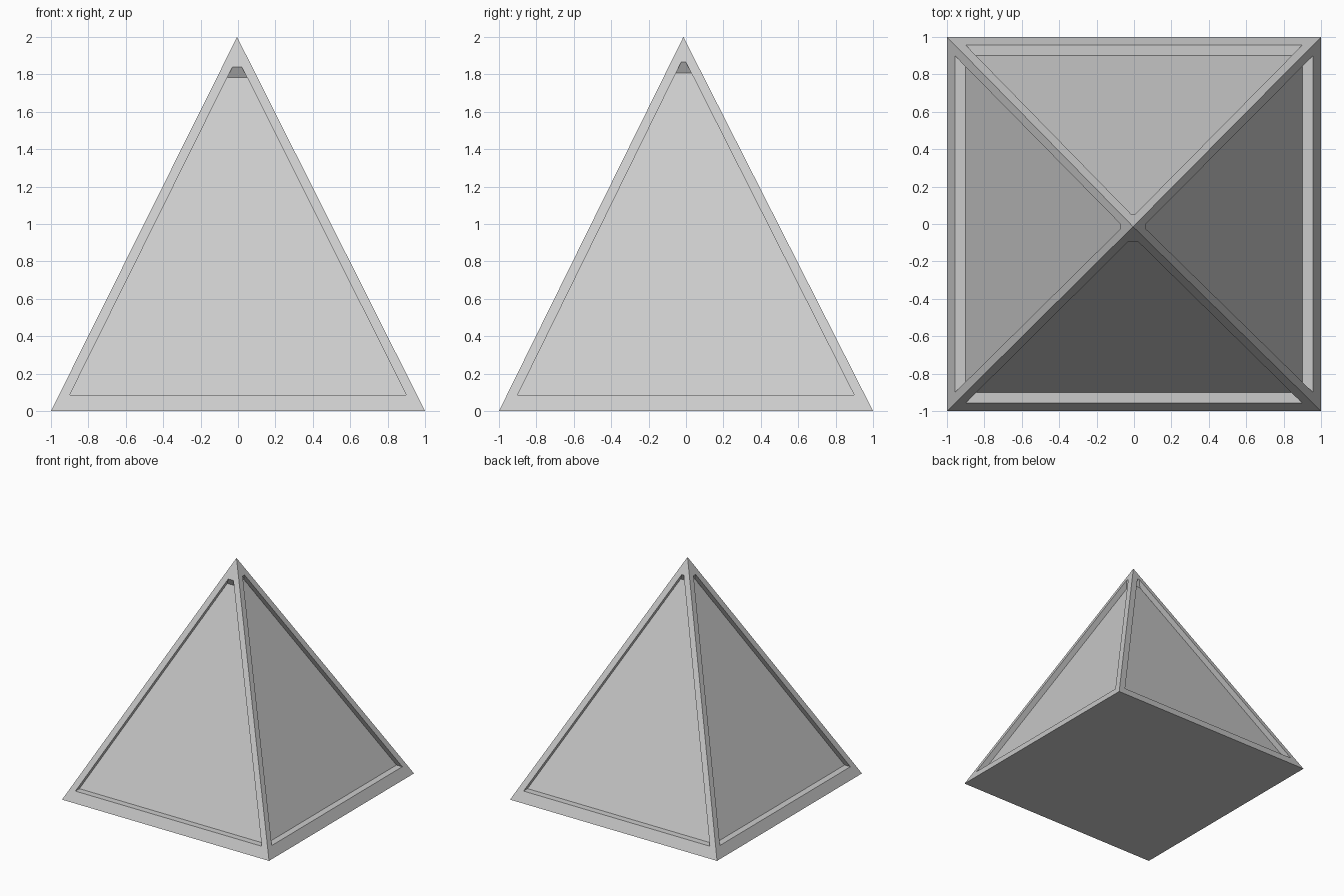
import bpy, bmesh
from mathutils import Vector

if "Cube" in bpy.data.objects:
    bpy.data.objects.remove(bpy.data.objects["Cube"])

APEX = Vector((-0.005, -0.014, 2.0))
DEPTH = 0.056          # horizontal depth of the recessed panels
SILL = 0.085           # height of the panel's lower edge

bm = bmesh.new()


def half_width(z):
    return 0.9 - 0.4986 * (z - SILL)


def add_side(normal, z_top):
    n = Vector(normal)
    t = Vector((-n.y, n.x, 0))

    def point(u, z, depth=0.0):
        f = z / 2
        out = 1 + (APEX.dot(n) - 1) * f - depth
        return bm.verts.new(t * (u + APEX.dot(t) * f) + n * out + Vector((0, 0, z)))

    def outline(top, depth):
        return [point(s * half_width(z), z, depth)
                for s, z in ((-1, SILL), (1, SILL), (1, top), (-1, top))]

    # sloping rim around the panel
    a, b, tip = point(-1, 0), point(1, 0), bm.verts.new(APEX)
    o = outline(z_top, 0)
    for f in ((a, b, o[1], o[0]), (b, tip, o[2], o[1]),
              (tip, o[3], o[2]), (tip, a, o[0], o[3])):
        bm.faces.new(f)

    # recess walls and sunken panel
    i = outline(z_top - 0.057, DEPTH)
    for k in range(4):
        m = (k + 1) % 4
        bm.faces.new((o[k], o[m], i[m], i[k]))
    bm.faces.new(i)


for normal, z_top in (((0, -1, 0), 1.84), ((1, 0, 0), 1.865),
                      ((0, 1, 0), 1.87), ((-1, 0, 0), 1.862)):
    add_side(normal, z_top)

# flat base
bm.faces.new([bm.verts.new((x, y, 0)) for x, y in ((-1, -1), (-1, 1), (1, 1), (1, -1))])

bmesh.ops.remove_doubles(bm, verts=bm.verts, dist=1e-5)
bmesh.ops.recalc_face_normals(bm, faces=bm.faces)
mesh = bpy.data.meshes.new("pyramid")
bm.to_mesh(mesh)
bm.free()
bpy.context.collection.objects.link(bpy.data.objects.new("pyramid", mesh))
